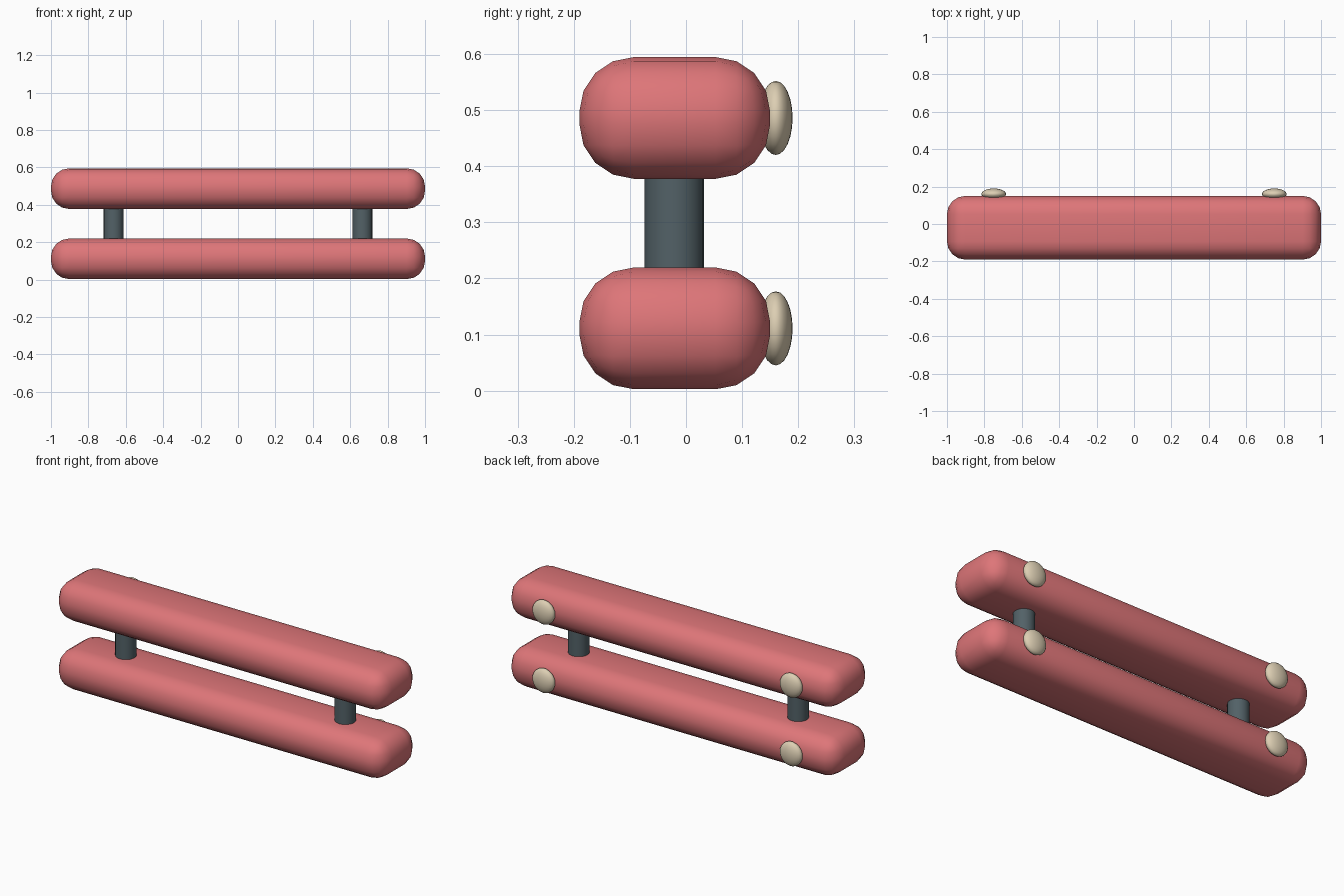
import bpy
from math import radians

cube = bpy.data.objects.get("Cube")
if cube:
    bpy.data.objects.remove(cube, do_unlink=True)


def material(name, rgb):
    mat = bpy.data.materials.new(name)
    mat.use_nodes = True
    mat.diffuse_color = (*rgb, 1)
    mat.node_tree.nodes["Principled BSDF"].inputs["Base Color"].default_value = (*rgb, 1)
    return mat


red = material("soft red", (0.73, 0.18, 0.19))
slate = material("slate grey", (0.085, 0.12, 0.135))
cream = material("cream", (0.72, 0.62, 0.45))


def finish(name, mat, angle=40):
    obj = bpy.context.object
    obj.name = name
    obj.data.materials.append(mat)
    bpy.ops.object.shade_smooth_by_angle(angle=radians(angle))
    return obj


LEVELS = {"lower": 0.111, "upper": 0.486}
SIDES = {"left": 1, "right": -1}

for level, z in LEVELS.items():
    # Rounded bar
    bpy.ops.mesh.primitive_cube_add(size=1, location=(0, -0.02, z))
    bar = bpy.context.object
    bar.scale = (2, 0.34, 0.217)
    bpy.ops.object.transform_apply(location=False, rotation=False, scale=True)
    bevel = bar.modifiers.new("round edges", "BEVEL")
    bevel.width = 0.097
    bevel.segments = 4
    bpy.ops.object.modifier_apply(modifier=bevel.name)
    finish(level + "_bar", red)

    # Flattened buttons on the back of the bar
    for side, s in SIDES.items():
        bpy.ops.mesh.primitive_uv_sphere_add(
            segments=24, ring_count=12, radius=1, location=(s * 0.75, 0.16, z))
        bpy.context.object.scale = (0.066, 0.03, 0.066)
        bpy.ops.object.transform_apply(location=False, rotation=False, scale=True)
        finish(f"{level}_{side}_button", cream, 60)

# Posts joining the two bars
for side, s in SIDES.items():
    bpy.ops.mesh.primitive_cylinder_add(
        vertices=24, radius=0.053, depth=0.3, location=(s * 0.665, -0.021, 0.298))
    finish(side + "_post", slate)
